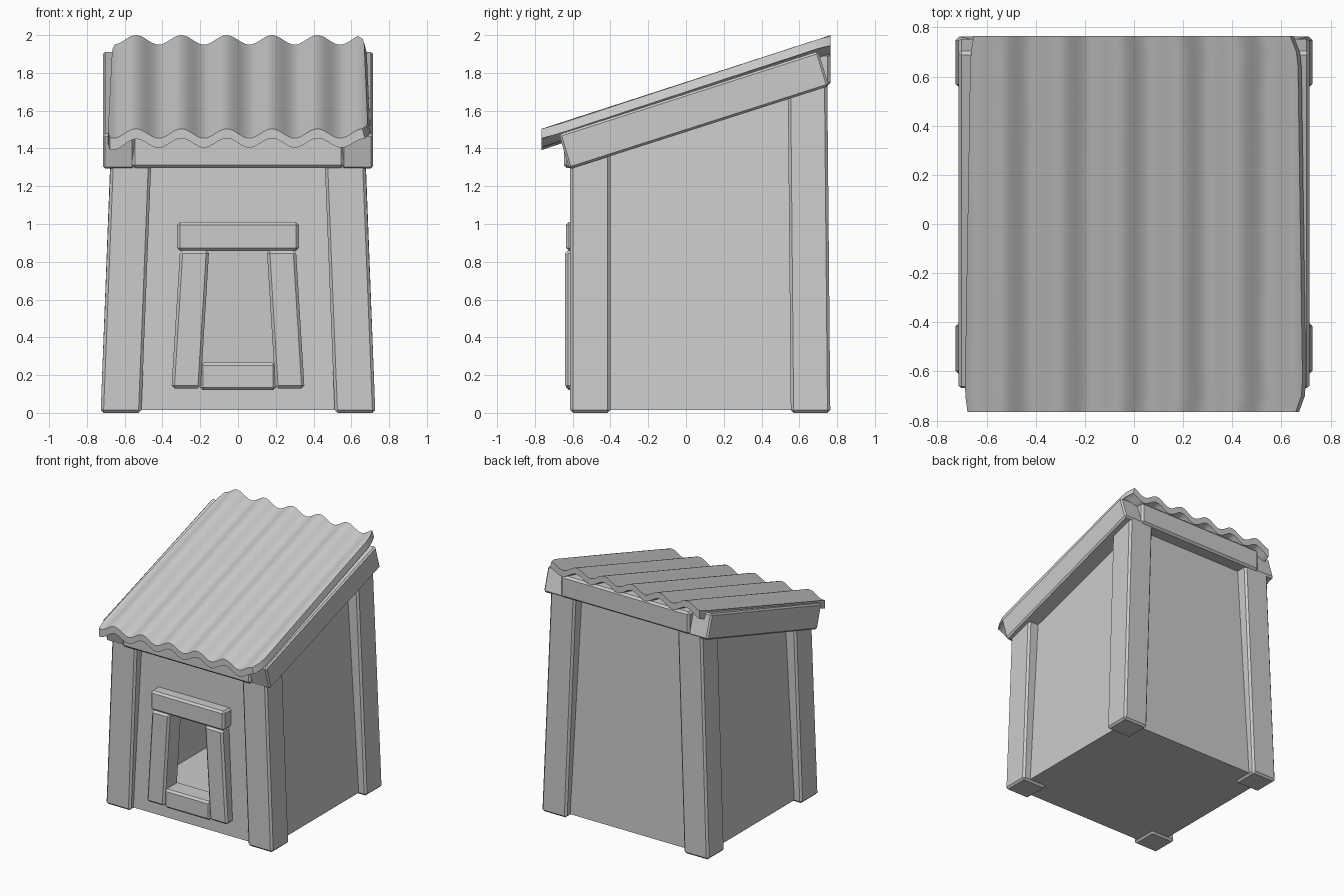
import bpy, bmesh, math

if "Cube" in bpy.data.objects:
    bpy.data.objects.remove(bpy.data.objects["Cube"])


def make_object(name, verts, faces, bevel=0.0, mirror=False):
    mesh = bpy.data.meshes.new(name)
    bm = bmesh.new()
    vs = [bm.verts.new(v) for v in verts]
    for f in faces:
        bm.faces.new([vs[i] for i in f])
    bmesh.ops.recalc_face_normals(bm, faces=bm.faces)
    bm.to_mesh(mesh)
    bm.free()
    ob = bpy.data.objects.new(name, mesh)
    bpy.context.collection.objects.link(ob)
    if bevel:
        mod = ob.modifiers.new("Bevel", 'BEVEL')
        mod.width, mod.segments = bevel, 1
    if mirror:
        mod = ob.modifiers.new("Mirror", 'MIRROR')
        mod.use_mirror_merge = False
    return ob


BOX = [(0, 3, 2, 1), (4, 5, 6, 7), (0, 1, 5, 4), (1, 2, 6, 5), (2, 3, 7, 6), (3, 0, 4, 7)]


def beam(name, x, y, z, lean=(0, 0), mirror=False, bevel=0.015):
    """Bevelled box whose top is shifted sideways by lean."""
    verts = [(px + k * lean[0], py + k * lean[1], z[k])
             for k in (0, 1)
             for px, py in ((x[0], y[0]), (x[1], y[0]), (x[1], y[1]), (x[0], y[1]))]
    return make_object(name, verts, BOX, bevel, mirror)


# Thin hut shell: four tapering walls and floor, open under the roof
FLOOR, ZF, ZB = 0.015, 1.42, 1.86
half = lambda z: 0.665 - 0.056 * z
front_y = lambda z: -0.573 + 0.026 * z
back_y = lambda z: 0.712 - 0.031 * z
shell = [(s * half(z), fy(z), z)
         for z0, z1 in ((FLOOR, FLOOR), (ZF, ZB))
         for s, fy, z in ((-1, front_y, z0), (1, front_y, z0), (1, back_y, z1), (-1, back_y, z1))]
# doorway corners, hidden behind the frame
shell += [(x, front_y(z), z) for x, z in ((-0.22, 0.2), (0.22, 0.2), (0.19, 0.92), (-0.19, 0.92))]
make_object("hut_walls", shell,
            [(0, 3, 2, 1), (1, 2, 6, 5), (2, 3, 7, 6), (3, 0, 4, 7),
             (0, 1, 9, 8), (1, 5, 10, 9), (5, 4, 11, 10), (4, 0, 8, 11)])

# Corner posts
beam("front_posts", (0.512, 0.727), (-0.613, -0.4), (0, 1.39), (-0.055, 0), True)
beam("back_posts", (0.512, 0.727), (0.555, 0.764), (0, 1.76), (-0.067, -0.016), True)

# Door frame
beam("door_jambs", (0.198, 0.352), (-0.64, -0.475), (0.13, 0.86), (-0.045, 0), True)
beam("door_lintel", (-0.322, 0.322), (-0.635, -0.475), (0.858, 1.01))
beam("door_sill", (-0.2, 0.2), (-0.635, -0.475), (0.12, 0.267))

# Sloped side boards under the roof
profile = [(-0.618, 1.29), (0.757, 1.73), (0.7, 1.915), (-0.672, 1.475)]
make_object("side_boards", [(x, y, z) for x in (0.548, 0.715) for y, z in profile],
            BOX, 0.012, True)

# Front and back boards between them
beam("front_board", (-0.56, 0.56), (-0.647, -0.5), (1.297, 1.47))
beam("back_board", (-0.56, 0.56), (0.62, 0.764), (1.733, 1.905))

# Corrugated roof sheet with rounded corners
COLS, ROWS, THICK = 88, 24, 0.05
Y0, Y1, SLOPE = -0.765, 0.765, 0.324
top, bottom = [], []
for j in range(ROWS + 1):
    t = j / ROWS
    y = Y0 + (Y1 - Y0) * t
    corner = (max(0, abs(2 * t - 1) - 0.85) / 0.15) ** 2
    left = -0.69 + 0.025 * t + 0.012 * corner
    right = 0.688 - 0.022 * t - 0.03 * corner
    for i in range(COLS + 1):
        f = i / COLS
        x = left + (right - left) * f
        z = 1.479 + SLOPE * (y - Y0) + 0.025 * math.cos(2 * math.pi * (x + 0.54) / 0.24)
        top.append((x, y, z))
        bottom.append((x + 0.014 * f ** 8, y, z - THICK - 0.015 * (1 - f) ** 12))
N, W = len(top), COLS + 1
faces = []
for j in range(ROWS):
    for i in range(COLS):
        a = j * W + i
        faces.append((a, a + 1, a + W + 1, a + W))
        faces.append((N + a, N + a + W, N + a + W + 1, N + a + 1))
rim = ([i for i in range(COLS)] + [j * W + COLS for j in range(ROWS)]
       + [ROWS * W + i for i in range(COLS, 0, -1)] + [j * W for j in range(ROWS, 0, -1)])
for a, b in zip(rim, rim[1:] + rim[:1]):
    faces.append((a, N + a, N + b, b))
roof = make_object("corrugated_roof", top + bottom, faces)
bpy.context.view_layer.objects.active = roof
roof.select_set(True)
bpy.ops.object.shade_smooth_by_angle(angle=math.radians(40))
